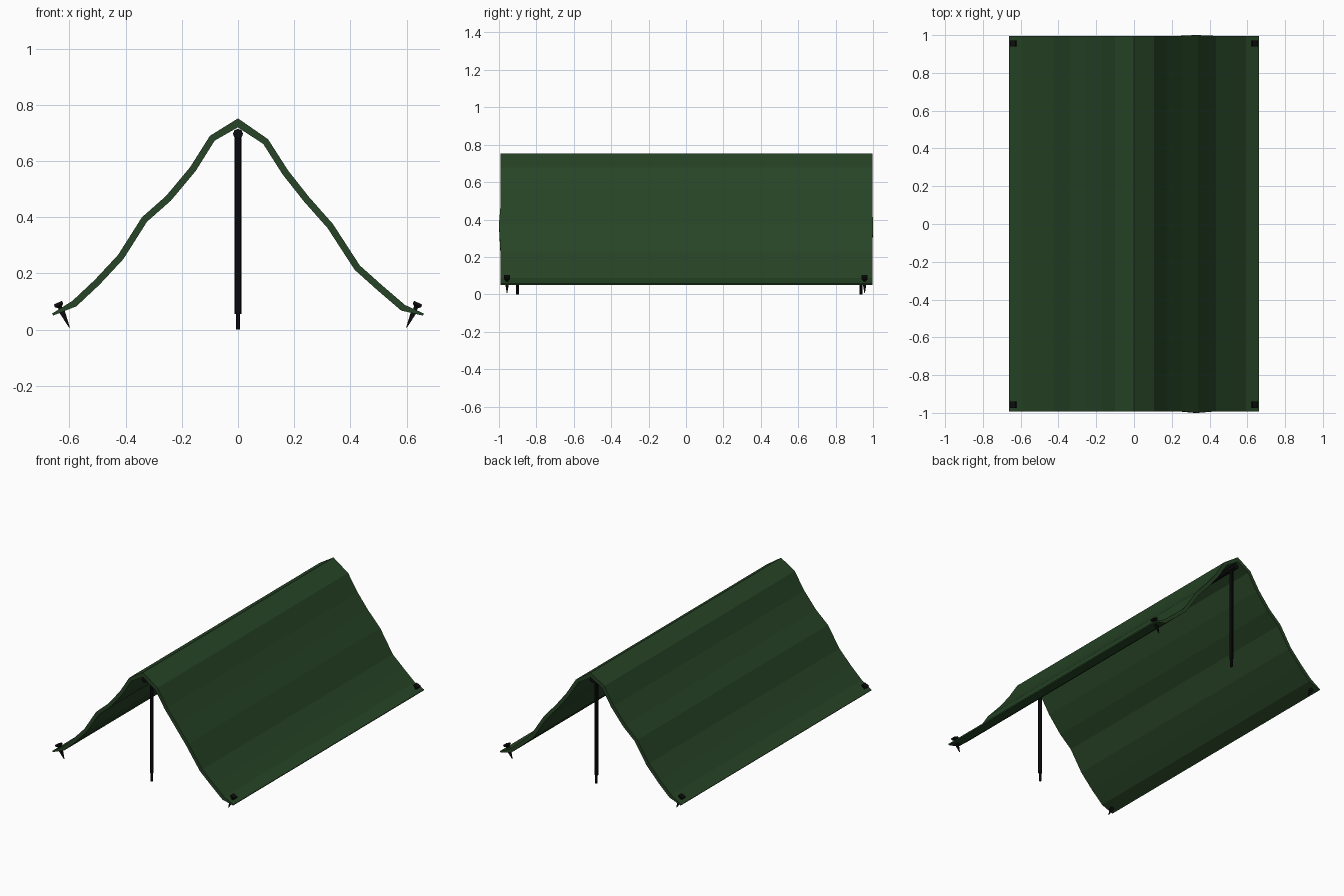
import bpy, bmesh, math
from mathutils import Vector, Matrix

if "Cube" in bpy.data.objects:
    bpy.data.objects.remove(bpy.data.objects["Cube"])


def material(name, col):
    m = bpy.data.materials.new(name)
    m.diffuse_color = (*col, 1)
    m.use_nodes = True
    m.node_tree.nodes["Principled BSDF"].inputs["Base Color"].default_value = m.diffuse_color
    return m


GREEN = material("canvas_green", (0.020, 0.058, 0.019))
BLACK = material("black_metal", (0.004, 0.004, 0.004))


def finish(name, bm, mat):
    bmesh.ops.recalc_face_normals(bm, faces=bm.faces)
    me = bpy.data.meshes.new(name)
    bm.to_mesh(me)
    bm.free()
    me.materials.append(mat)
    ob = bpy.data.objects.new(name, me)
    bpy.context.collection.objects.link(ob)
    return ob


def lathe(name, rings, sides, mat, matrix, turn=0.0):
    """Stack of (radius, height) rings, capped at both ends."""
    bm = bmesh.new()
    loops = []
    for r, h in rings:
        loops.append([bm.verts.new((r * math.cos(turn + math.tau * i / sides),
                                    r * math.sin(turn + math.tau * i / sides), h))
                      for i in range(sides)])
    for a, b in zip(loops, loops[1:]):
        for i in range(sides):
            j = (i + 1) % sides
            bm.faces.new((a[i], a[j], b[j], b[i]))
    bm.faces.new(loops[0])
    bm.faces.new(loops[-1])
    bm.transform(matrix)
    return finish(name, bm, mat)


# Draped canvas: sagging profile given thickness and run along y
outer = [(-0.662, 0.057), (-0.59, 0.102), (-0.51, 0.177), (-0.427, 0.266),
         (-0.342, 0.400), (-0.256, 0.476), (-0.17, 0.579), (-0.10, 0.690),
         (0, 0.752), (0.107, 0.678), (0.178, 0.567), (0.253, 0.472),
         (0.338, 0.376), (0.434, 0.228), (0.516, 0.155), (0.594, 0.088),
         (0.662, 0.057)]
pts = [Vector(p) for p in outer]
inner = []
for i, p in enumerate(pts):
    d0 = (p - pts[max(i - 1, 0)]).normalized()
    d1 = (pts[min(i + 1, len(pts) - 1)] - p).normalized()
    d = (d0 + d1).normalized()
    t = 0.032 if i == 8 else 0.008 if i in (0, 16) else 0.024
    inner.append(p + Vector((d.y, -d.x)) * t)

bm = bmesh.new()
grid = {}
for side, line in enumerate((pts, inner)):
    for end, y in enumerate((-0.992, 0.996)):
        for i, p in enumerate(line):
            yy = math.copysign(1.0, y) if i == 12 else y
            grid[side, end, i] = bm.verts.new((p.x, yy, p.y))
n = len(pts)
for i in range(n - 1):
    for s in (0, 1):
        bm.faces.new([grid[s, 0, i], grid[s, 0, i + 1], grid[s, 1, i + 1], grid[s, 1, i]])
        bm.faces.new([grid[0, s, i], grid[0, s, i + 1], grid[1, s, i + 1], grid[1, s, i]])
for i in (0, n - 1):
    bm.faces.new([grid[0, 0, i], grid[0, 1, i], grid[1, 1, i], grid[1, 0, i]])
finish("tent_canvas", bm, GREEN)

# Ridge pole under the canvas
lathe("ridge_pole", [(0.018, -0.98), (0.018, 0.98)], 8, BLACK,
      Matrix.Translation((0, 0, 0.697)) @ Matrix.Rotation(math.pi / 2, 4, 'X'))

# Upright poles with thinner feet
for name, y in (("front_pole", -0.90), ("back_pole", 0.935)):
    lathe(name, [(0.008, 0), (0.008, 0.055), (0.012, 0.055), (0.012, 0.70)],
          8, BLACK, Matrix.Translation((0, y, 0)))

# Corner stakes, square in section, leaning with the tip inwards
stake = [(0.002, 0), (0.013, 0.055), (0.015, 0.066), (0.010, 0.070),
         (0.011, 0.080), (0.023, 0.088), (0.023, 0.098)]
for sx, xn in ((-1, "left"), (1, "right")):
    for y, yn in ((-0.957, "front"), (0.955, "back")):
        lathe(f"{yn}_{xn}_stake", stake, 4, BLACK,
              Matrix.Translation((sx * 0.600, y, 0.007))
              @ Matrix.Rotation(sx * math.radians(25), 4, 'Y'), math.pi / 4)
